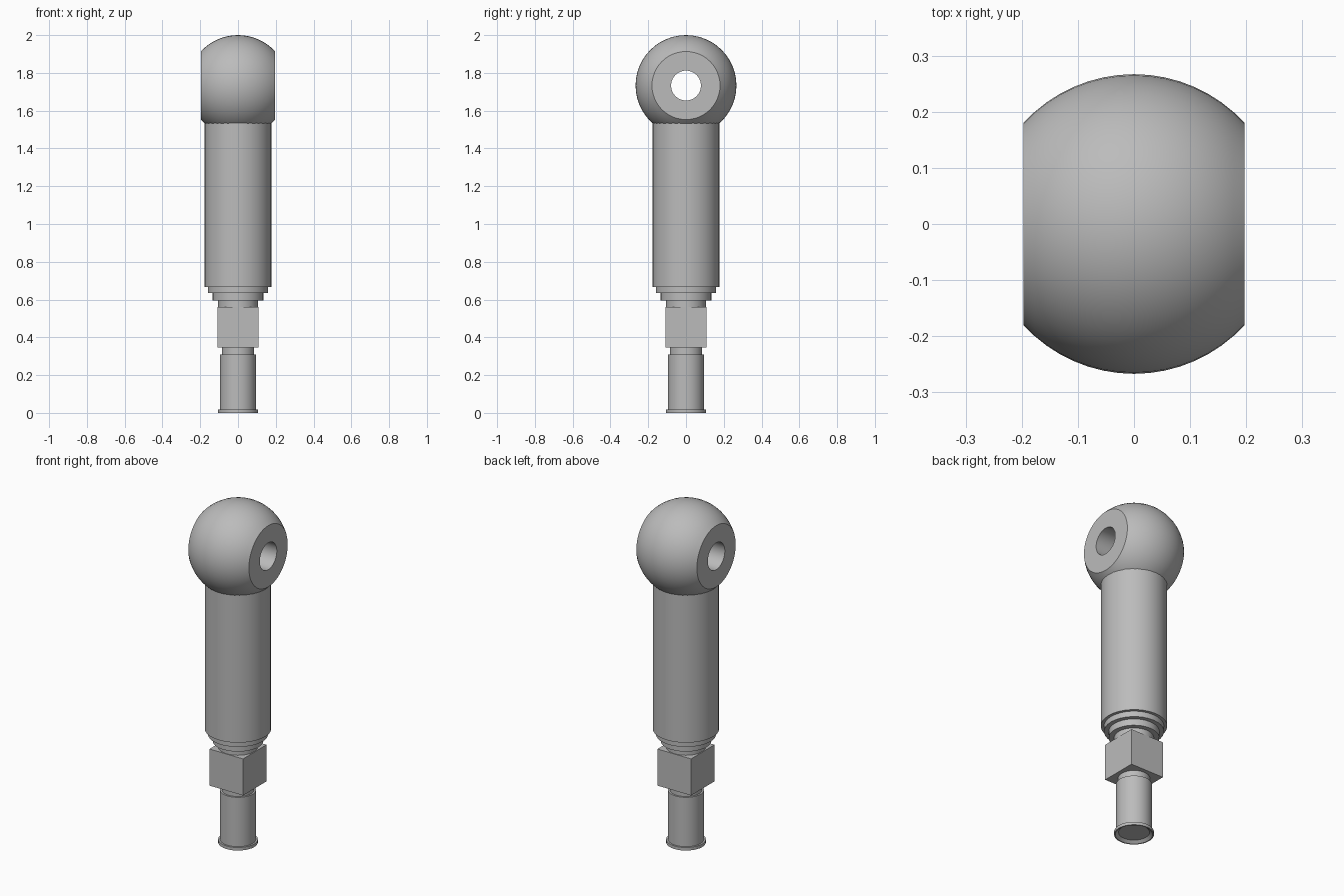
import bpy, bmesh, math
from mathutils import Matrix

cube = bpy.data.objects.get("Cube")
if cube:
    bpy.data.objects.remove(cube, do_unlink=True)

grey = bpy.data.materials.new("plain_grey")
grey.use_nodes = True
colour = (0.5, 0.5, 0.5, 1)
grey.diffuse_color = colour
grey.node_tree.nodes["Principled BSDF"].inputs["Base Color"].default_value = colour


def finish(name, bm):
    bmesh.ops.recalc_face_normals(bm, faces=bm.faces)
    mesh = bpy.data.meshes.new(name)
    bm.to_mesh(mesh)
    bm.free()
    mesh.materials.append(grey)
    obj = bpy.data.objects.new(name, mesh)
    bpy.context.collection.objects.link(obj)
    bpy.ops.object.select_all(action="DESELECT")
    obj.select_set(True)
    bpy.context.view_layer.objects.active = obj
    bpy.ops.object.shade_smooth_by_angle(angle=math.radians(28))
    return obj


def lathe(name, profile, matrix=Matrix(), closed=False, steps=32):
    """Spin (radius, height) points around z, then place with matrix."""
    bm = bmesh.new()
    verts = [bm.verts.new((r, 0, z)) for r, z in profile]
    pairs = list(zip(verts, verts[1:]))
    if closed:
        pairs.append((verts[-1], verts[0]))
    edges = [bm.edges.new(p) for p in pairs]
    bmesh.ops.spin(bm, geom=verts + edges, cent=(0, 0, 0), axis=(0, 0, 1),
                   angle=math.tau, steps=steps)
    bmesh.ops.remove_doubles(bm, verts=bm.verts, dist=1e-5)
    bm.transform(matrix)
    return finish(name, bm)


# Ball eye with two flat cheeks and a bore along x
radius, half_width, bore = 0.267, 0.197, 0.079
limit = math.asin(half_width / radius)
arc = [(radius * math.cos(a), radius * math.sin(a))
       for a in (limit * (i / 8 - 1) for i in range(17))]
lathe("ball_eye", [(bore, -half_width)] + arc + [(bore, half_width)],
      Matrix.Translation((0, 0, 2 - radius)) @ Matrix.Rotation(math.pi / 2, 4, "Y"),
      closed=True, steps=48)

# Main barrel with its stepped collars and neck
lathe("barrel", [(0, 1.54), (0.177, 1.54), (0.177, 0.667), (0.16, 0.667),
                 (0.16, 0.634), (0.135, 0.634), (0.135, 0.595),
                 (0.106, 0.595), (0.106, 0.555), (0, 0.555)])

# Square wrench block
bm = bmesh.new()
bmesh.ops.create_cube(bm, size=1, matrix=Matrix.Translation((0, 0, 0.4525))
                      @ Matrix.Diagonal((0.218, 0.218, 0.215, 1)))
finish("wrench_block", bm)

# Lower pin with a groove, an end flange and a dished end
lathe("lower_pin", [(0, 0.35), (0.086, 0.35), (0.086, 0.308), (0.096, 0.308),
                    (0.096, 0.018), (0.106, 0.018), (0.106, 0),
                    (0.1, 0), (0.083, 0.014), (0, 0.014)])
